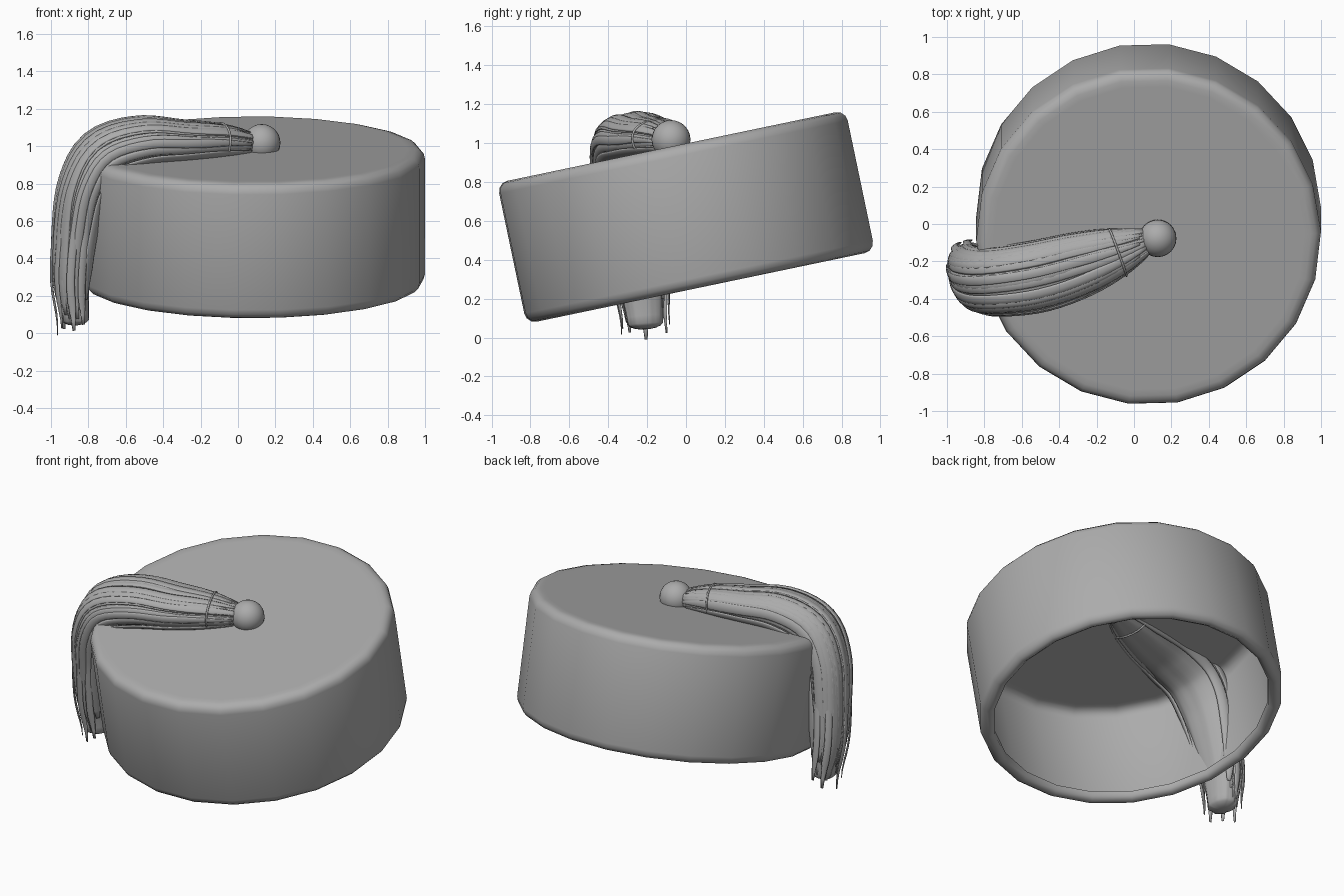
import bpy, bmesh, math, random
from mathutils import Vector, Matrix

if "Cube" in bpy.data.objects:
    bpy.data.objects.remove(bpy.data.objects["Cube"])

random.seed(4)
TAU = 2 * math.pi


def loft(name, rings, close_start=True, close_end=True, closed=False):
    """Skin a list of equal-length point rings into a smooth mesh."""
    n, verts, faces = len(rings[0]), [p for r in rings for p in r], []
    m = len(rings)
    for i in range(m if closed else m - 1):
        a, b = i * n, ((i + 1) % m) * n
        for j in range(n):
            k = (j + 1) % n
            faces.append((a + j, a + k, b + k, b + j))
    if close_start and not closed:
        faces.append(tuple(reversed(range(n))))
    if close_end and not closed:
        faces.append(tuple(range((m - 1) * n, m * n)))
    mesh = bpy.data.meshes.new(name)
    mesh.from_pydata(verts, [], faces)
    mesh.shade_smooth()
    ob = bpy.data.objects.new(name, mesh)
    bpy.context.collection.objects.link(ob)
    return ob


# Hat: tilted 22-sided drum, rounded corners, open underneath with a turned-in lip
R, H, B = 0.922, 0.74, 0.055
profile = [(R - 0.085, 0.05), (R - 0.082, 0.02)]
profile += [(R - B + B * math.sin(a), B - B * math.cos(a)) for a in (0, 0.52, 1.05, 1.57)]
profile += [(R - B + B * math.cos(a), H - B + B * math.sin(a)) for a in (0, 0.52, 1.05, 1.57)]
profile += [(R - 0.09, H)]
hat = loft("hat", [[Vector((r * math.cos(TAU * j / 22), r * math.sin(TAU * j / 22), z - H / 2))
                    for j in range(22)] for r, z in profile], close_start=False)
hat.matrix_world = (Matrix.Translation((0.078, 0, 0.62)) @ Matrix.Rotation(math.radians(11.8), 4, 'X')
                    @ Matrix.Rotation(math.radians(1.5), 4, 'Z'))

# Knob sunk a little into the crown
bpy.ops.mesh.primitive_uv_sphere_add(segments=24, ring_count=14, radius=0.1, location=(0.127, -0.077, 1.018))
knob = bpy.context.object
knob.name = "knob"
knob.data.shade_smooth()

# Tassel path stations: x, y, z, half width, half thickness
STATIONS = [
    (0.09, -0.08, 1.015, 0.06, 0.055),
    (-0.08, -0.15, 1.03, 0.125, 0.085),
    (-0.30, -0.225, 1.03, 0.17, 0.105),
    (-0.52, -0.285, 1.025, 0.185, 0.13),
    (-0.72, -0.31, 0.955, 0.18, 0.14),
    (-0.825, -0.30, 0.79, 0.175, 0.13),
    (-0.867, -0.27, 0.57, 0.155, 0.12),
    (-0.887, -0.235, 0.30, 0.125, 0.10),
    (-0.87, -0.21, 0.07, 0.095, 0.075),
    (-0.86, -0.20, -0.16, 0.10, 0.075),
]
LAST = 8


def station(t):
    """Catmull-Rom sample of the path at station index t."""
    i = max(0, min(int(t), len(STATIONS) - 2))
    f = t - i
    p0, p1, p2, p3 = (STATIONS[max(0, min(i + d, len(STATIONS) - 1))] for d in (-1, 0, 1, 2))
    return [0.5 * (2 * b + (c - a) * f + (2 * a - 5 * b + 4 * c - d) * f * f
                   + (3 * b - a - 3 * c + d) * f ** 3) for a, b, c, d in zip(p0, p1, p2, p3)]


def frame(t):
    """Centre, sideways axis, outward axis, half width and half thickness."""
    s = station(t)
    c = Vector(s[:3])
    tan = (Vector(station(t + 0.05)[:3]) - Vector(station(max(t - 0.05, 0))[:3])).normalized()
    side = Vector((-0.2, 0.96, 0.16))
    side = (side - tan * side.dot(tan)).normalized()
    return c, side, side.cross(tan), s[3], s[4]


def on_section(t, ang, k=1.0):
    c, side, out, a, b = frame(t)
    ca, sa = math.cos(ang), math.sin(ang)
    # slightly squared oval
    x, y = math.copysign(abs(ca) ** 0.85, ca), math.copysign(abs(sa) ** 0.85, sa)
    return c + side * (a * k * x) + out * (b * k * y)


# Tassel core: ribbed tube following the path, smooth underneath
def core_ring(t, k):
    ring = []
    for j in range(56):
        a = TAU * j / 56
        rib = 0.04 * math.sin(9 * a + 0.3 * t) + 0.02 * math.sin(17 * a + 1)
        ring.append(on_section(t, a, k * (0.95 + rib * (1 if math.sin(a) > -0.3 else 0.3))))
    return ring


rings = [core_ring(LAST * i / 48, 1) for i in range(49)]
rings += [core_ring(LAST + d, k) for d, k in ((0.05, 0.85), (0.09, 0.6), (0.11, 0.3))]
loft("tassel_core", rings)


# Tassel strands: wide flattened locks lying on the core, with ragged tips
def strand(name, ang, t0, t1, w, lift=1.0, drift=0.0, splay=0.0):
    rows, steps = [], 30
    for i in range(steps + 1):
        f = i / steps
        t = t0 + (t1 - t0) * f
        a = ang + drift * math.sin(f * 4)
        c, side, out, _, _ = frame(t)
        p = on_section(t, a, lift + splay * max(0, f - 0.7) / 0.3)
        n = (p - c).normalized()
        tang = (on_section(t, a + 0.05) - on_section(t, a - 0.05)).normalized()
        r = w * min(1, 0.35 + 4 * f, 0.35 + 7 * (1 - f))
        rows.append([p + tang * (r * math.cos(TAU * j / 8)) + n * (0.3 * r * math.sin(TAU * j / 8))
                     for j in range(8)])
    return loft(name, rows)


for i in range(22):
    ang = math.radians(-20 + 220 * (i + random.uniform(-0.3, 0.3)) / 21)
    strand(f"strand_{i + 1}", ang, random.uniform(0.1, 0.6), LAST + random.uniform(-0.6, 0.1),
           random.uniform(0.016, 0.034), random.uniform(0.94, 1.0), random.uniform(-0.1, 0.1))

# Splayed tips that hang a little lower than the rest
for i, (deg, end) in enumerate(((-8, 0.05), (22, 0.2), (85, 0.3), (120, 0.15), (165, 0.2), (190, 0.08))):
    strand(f"loose_strand_{i + 1}", math.radians(deg), 1.2, LAST + end, 0.022, 0.97, 0.04, 0.35)

# Underside strands that run through the crown
for i, deg in enumerate((212, 328)):
    strand(f"under_strand_{i + 1}", math.radians(deg), 0.3, LAST - 0.5, 0.035, 1.03, 0.05)

# Cord tied round the tassel neck
cord = []
for j in range(36):
    ang = TAU * j / 36
    c, side, out, _, _ = frame(1.03)
    tan = out.cross(side).normalized()
    p = on_section(1.03, ang, 1.05)
    n = (p - c).normalized()
    cord.append([p + n * (0.006 * math.cos(TAU * k / 8)) + tan * (0.006 * math.sin(TAU * k / 8))
                 for k in range(8)])
loft("neck_cord", cord, closed=True)

# Darker grey felt and thread, with consistent outward normals on every part
felt = bpy.data.materials.new("felt")
felt.diffuse_color = (0.41, 0.41, 0.41, 1)
felt.use_nodes = True
felt.node_tree.nodes["Principled BSDF"].inputs["Base Color"].default_value = felt.diffuse_color
for ob in bpy.context.collection.objects:
    ob.data.materials.append(felt)
    bm = bmesh.new()
    bm.from_mesh(ob.data)
    bmesh.ops.recalc_face_normals(bm, faces=bm.faces)
    bm.to_mesh(ob.data)
    bm.free()
